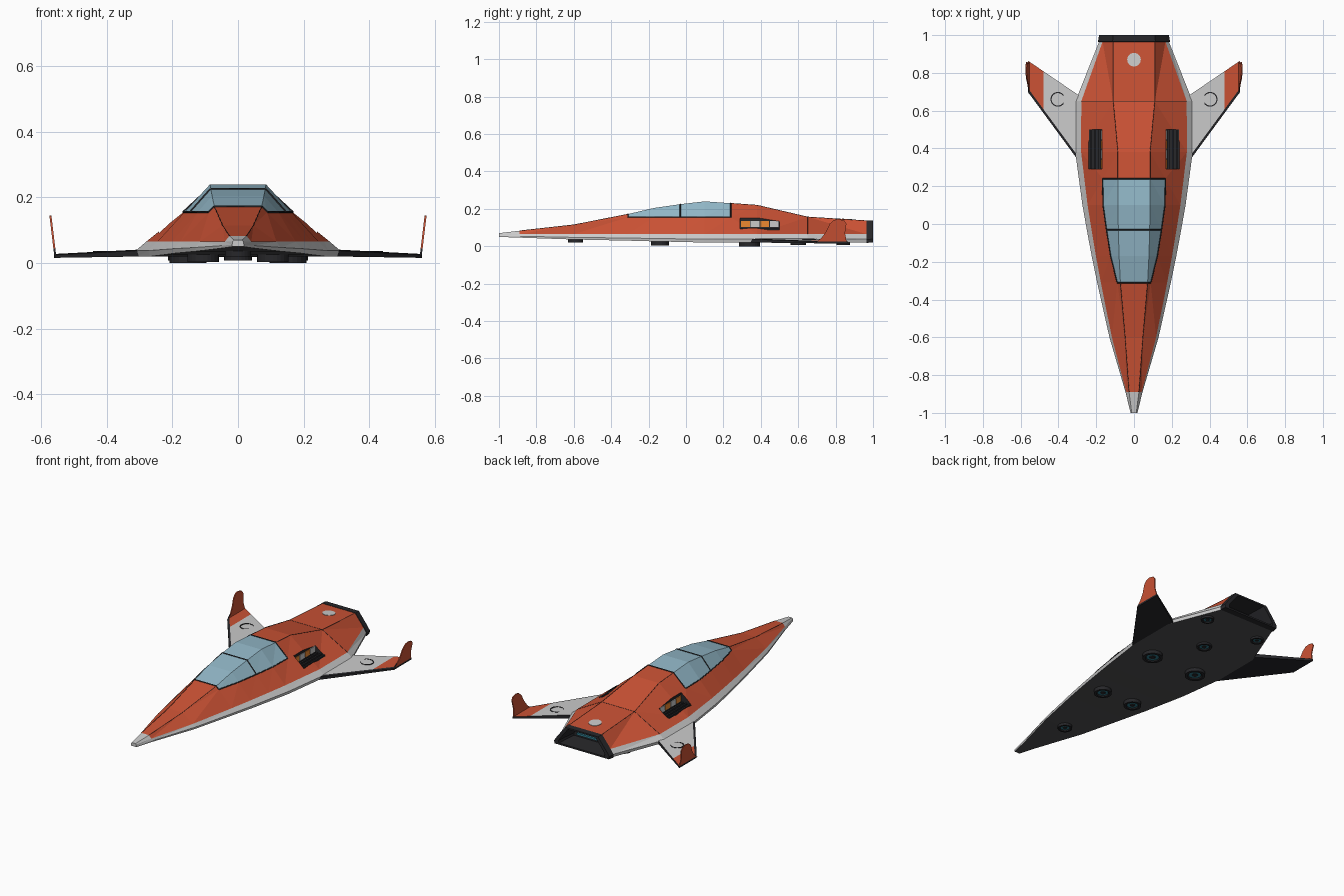
import bpy, bmesh, math
from mathutils import Vector

if "Cube" in bpy.data.objects:
    bpy.data.objects.remove(bpy.data.objects["Cube"])


def material(name, r, g, b):
    m = bpy.data.materials.new(name)
    m.diffuse_color = (r, g, b, 1)
    m.use_nodes = True
    m.node_tree.nodes["Principled BSDF"].inputs["Base Color"].default_value = m.diffuse_color
    return m


DARK, RED, WHITE, GLASS, BELLY, TEAL, ORANGE = range(7)
MATS = [material("dark", .02, .02, .023), material("red_paint", .6, .085, .035),
        material("white_paint", .68, .68, .68), material("glass", .29, .48, .58),
        material("belly_grey", .08, .08, .085), material("teal_glow", .03, .2, .27),
        material("orange", .85, .25, .03)]


def finish(name, bm, mirror=False):
    bmesh.ops.recalc_face_normals(bm, faces=bm.faces)
    me = bpy.data.meshes.new(name)
    bm.to_mesh(me)
    bm.free()
    for m in MATS:
        me.materials.append(m)
    ob = bpy.data.objects.new(name, me)
    bpy.context.collection.objects.link(ob)
    if mirror:
        ob.modifiers.new("mirror", "MIRROR")
    return ob


def loft(rings, pick, closed=False):
    """Skin rings of points; pick(ring, side) gives the material, side -1 is a cap."""
    bm = bmesh.new()
    vs = [[bm.verts.new(p) for p in r] for r in rings]
    n, count = len(rings[0]), len(rings)
    for i in range(count if closed else count - 1):
        a, b = vs[i], vs[(i + 1) % count]
        for k in range(n):
            j = (k + 1) % n
            bm.faces.new((a[k], a[j], b[j], b[k])).material_index = pick(i, k)
    if not closed:
        bm.faces.new(vs[0]).material_index = pick(0, -1)
        bm.faces.new(vs[-1]).material_index = pick(count - 1, -1)
    return bm


def box(name, lo, hi, mat, mirror=False):
    ring = lambda z: [(lo[0], lo[1], z), (hi[0], lo[1], z), (hi[0], hi[1], z), (lo[0], hi[1], z)]
    return finish(name, loft([ring(lo[2]), ring(hi[2])], lambda i, k: mat), mirror)


def circle(x, y, z, r, n=24, slope=0):
    return [(x + r * math.cos(t), y + r * math.sin(t), z + slope * r * math.sin(t))
            for t in (2 * math.pi * i / n for i in range(n))]


def seams(name, edges, radius):
    cu = bpy.data.curves.new(name, "CURVE")
    cu.dimensions = "3D"
    cu.bevel_depth = radius
    cu.bevel_resolution = 0
    cu.use_fill_caps = True
    for a, b in edges:
        s = cu.splines.new("POLY")
        s.points.add(1)
        s.points[0].co = (*a, 1)
        s.points[1].co = (*b, 1)
    cu.materials.append(MATS[DARK])
    ob = bpy.data.objects.new(name, cu)
    bpy.context.collection.objects.link(ob)


def section(y, roof_w, roof_z, outer, bottom):
    z2 = bottom + .4 * (.065 - bottom)
    half = [(roof_w, roof_z), (outer * .9, .065), (outer, z2), (outer * .985, bottom)]
    return [(x, y, z) for x, z in half] + [(-x, y, z) for x, z in reversed(half)]


def scaled(ring, y, s):
    return [(x * s, y, .08 + (z - .08) * s) for x, _, z in ring]


# hull: stations are y, roof half width, roof height, outer half width, bottom height
stations = [(-1, .012, .07, .018, .05), (-.89, .026, .083, .045, .046), (-.6, .047, .115, .13, .036),
            (-.31, .072, .172, .195, .03), (-.17, .079, .205, .224, .026), (-.03, .083, .225, .25, .023),
            (.1, .085, .24, .273, .02), (.38, .085, .22, .311, .02), (.65, .11, .157, .31, .02),
            (.965, .11, .137, .185, .02)]
rings = [section(*s) for s in stations]
tail = rings[-1]
rings += [scaled(tail, .965, .82), scaled(tail, .88, .74)]


def hull_mat(i, k):
    if i >= len(stations) - 1:
        return DARK
    if k == 3:
        return BELLY
    return RED if k in (0, 6, 7) and i > 0 else WHITE


bm = loft(rings, hull_mat)


# canopy glass is cut from the hull skin
def bisect(co, no, y0, y1):
    faces = [f for f in bm.faces if f.material_index == RED and y0 < f.calc_center_median().y < y1]
    geom = faces + list({e for f in faces for e in f.edges}) + list({v for f in faces for v in f.verts})
    bmesh.ops.bisect_plane(bm, geom=geom, plane_co=co, plane_no=no, dist=1e-5)


bisect((0, .24, 0), (0, 1, 0), .1, .38)
bisect((0, 0, .155), (0, 0, 1), -.31, .24)
for f in bm.faces:
    c = f.calc_center_median()
    if f.material_index == RED and -.31 < c.y < .24 and c.z > .155:
        f.material_index = GLASS
frame, lines = [], []
for e in bm.edges:
    kinds = {f.material_index for f in e.link_faces}
    pair = [v.co.copy() for v in e.verts]
    at = lambda y: all(abs(p.y - y) < 1e-4 for p in pair)
    if kinds == {GLASS, RED} or (kinds == {GLASS} and at(-.03)):
        frame.append(pair)
    elif kinds == {RED} and (at(.65) or (pair[0] + pair[1]).z / 2 > .085 and
                             abs(pair[0].y - pair[1].y) > .05 and abs(pair[0].x) < .115):
        lines.append(pair)
seams("canopy_frame", frame, .004)
seams("panel_lines", lines, .0012)
bmesh.ops.triangulate(bm, faces=bm.faces)
hull = finish("hull", bm)

# side vents: recess, slats and inner wall panels
cutter = box("vent_cutter", (.17, .29, .088), (.24, .50, .3), DARK, True)
cutter.hide_render = True
cutter.hide_viewport = True
cut = hull.modifiers.new("vents", "BOOLEAN")
cut.operation = "DIFFERENCE"
cut.solver = "EXACT"
cut.object = cutter
for i, x in enumerate((.182, .205, .228)):
    box(f"vent_slat_{i}", (x - .005, .29, .086), (x + .005, .50, .096), DARK, True)
for i in range(4):
    y = .295 + i * .051
    box(f"vent_panel_{i}", (.168, y, .102), (.174, y + .046, .135), (ORANGE, WHITE)[i % 2], True)

# engine nozzle collar and glow
loops = [scaled(tail, .965, 1.03), scaled(tail, 1, 1.0), scaled(tail, 1, .84), scaled(tail, .96, .8)]
finish("nozzle_collar", loft(loops, lambda i, k: DARK, True))
box("engine_glow", (-.085, .875, .075), (.085, .9, .1), TEAL)
box("engine_glow_lower", (-.11, .875, .048), (.11, .89, .06), TEAL)


# wings
def wing_ring(x):
    t = (x - .305) / .25
    lead, trail = .35 + .34 * t, .69 + .17 * t
    lo, hi = .02 - .004 * t, .041 - .013 * t
    return [(x, lead, lo), (x, trail, lo), (x, trail, hi), (x, lead + .02, hi), (x, lead, hi - .003)]


def wing_mat(i, k):
    if k == 2:
        return (WHITE, RED, RED)[min(i, 2)]
    return DARK


finish("wing", loft([wing_ring(x) for x in (.275, .48, .56)], wing_mat), True)

# winglets
fin = [(.69, .018), (.725, .045), (.75, .08), (.768, .12), (.79, .14), (.815, .145),
       (.845, .138), (.858, .12), (.85, .07), (.86, .018)]
fin_rings = [[(.553 + dx + (z - .018) * .12, y, z) for y, z in fin] for dx in (0, .006)]
finish("winglet", loft(fin_rings, lambda i, k: DARK if k in (0, 9) else RED), True)

# plain round markings on the wings and a round roof hatch
zt = .0365
ring_mark = [circle(.403, .66, zt + h, r, 32) for r, h in ((.039, -.004), (.039, .001), (.033, .001), (.033, -.004))]
finish("wing_ring", loft(ring_mark, lambda i, k: DARK, True), True)
hatch = [circle(0, .87, z, .036, 28, -.0635) for z in (.138, .1455)]
finish("roof_hatch", loft(hatch, lambda i, k: WHITE))

# hover pads under the belly: x, y, radius, lowest z, top z
for i, (x, y, r, z0, z1) in enumerate([(0, -.59, .04, .02, .04), (.106, -.14, .048, .004, .028),
                                       (.152, .34, .056, 0, .024), (0, .6, .042, .008, .024),
                                       (.177, .84, .036, .008, .024)]):
    pad = [circle(x, y, z1, r), circle(x, y, z0, r), circle(x, y, z0, r * .72),
           circle(x, y, z0 + .006, r * .62), circle(x, y, z0 + .006, r * .3), circle(x, y, z0 + .002, r * .25)]
    finish(f"hover_pad_{i}", loft(pad, lambda i, k: TEAL if i == 3 else DARK), x > 0)
